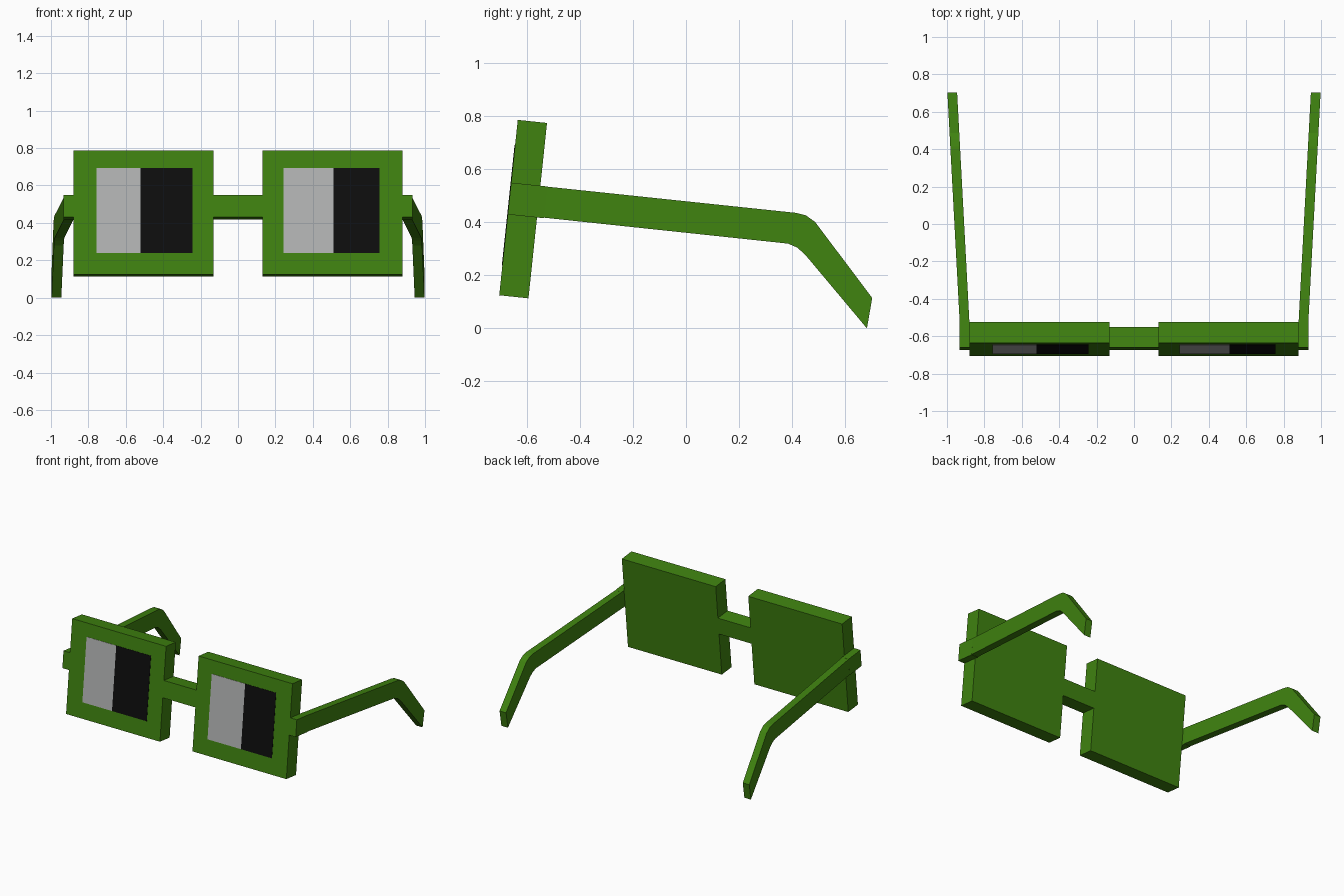
import bpy, bmesh

if "Cube" in bpy.data.objects:
    bpy.data.objects.remove(bpy.data.objects["Cube"])


def material(name, rgb):
    m = bpy.data.materials.new(name)
    m.diffuse_color = (*rgb, 1)
    m.use_nodes = True
    m.node_tree.nodes["Principled BSDF"].inputs["Base Color"].default_value = m.diffuse_color
    return m


green = material("leaf green", (0.05, 0.225, 0.005))
grey = material("light grey", (0.45, 0.455, 0.455))
black = material("near black", (0.004, 0.004, 0.004))


def slab(name, profile, x0, x1, mat, splay=0.0):
    """Extrude a (y, z) profile from x0 to x1; splay shifts x outward along y."""
    bm = bmesh.new()
    rings = [[bm.verts.new((x + splay * (y + 0.525), y, z)) for y, z in profile]
             for x in (x0, x1)]
    bm.faces.new(rings[0])
    bm.faces.new(rings[1])
    n = len(profile)
    for i in range(n):
        j = (i + 1) % n
        bm.faces.new((rings[0][i], rings[0][j], rings[1][j], rings[1][i]))
    bmesh.ops.recalc_face_normals(bm, faces=bm.faces)
    me = bpy.data.meshes.new(name)
    bm.to_mesh(me)
    bm.free()
    me.materials.append(mat)
    ob = bpy.data.objects.new(name, me)
    bpy.context.collection.objects.link(ob)
    return ob


# Tilted front plane: s runs up the face (0..1), d is depth behind the face
def on_front(s, d):
    return (-0.705 + 0.07 * s + 0.9944 * d, 0.125 + 0.662 * s - 0.105 * d)


def tilted(s0, s1, d0, d1):
    return [on_front(s0, d0), on_front(s1, d0), on_front(s1, d1), on_front(s0, d1)]


# Temple arm outline with bent ear hook
arm = [(-0.525, 0.535), (0.415, 0.436), (0.452, 0.427), (0.487, 0.402),
       (0.703, 0.115), (0.683, 0.0), (0.45, 0.278), (0.42, 0.305),
       (0.385, 0.32), (-0.537, 0.418)]

for side, sg in (("left", -1), ("right", 1)):
    slab(side + "_rim", tilted(0, 1, 0, 0.111), sg * 0.13, sg * 0.88, green)
    slab(side + "_hinge_block", tilted(0.461, 0.642, 0, 0.137),
         sg * 0.88, sg * 0.932, green)
    slab(side + "_temple_arm", arm, sg * 0.88, sg * 0.932, green, sg * 0.0535)

# Bridge between the rims
slab("bridge", tilted(0.461, 0.642, 0, 0.111), -0.13, 0.13, green)

# Two-tone lens plates, light half always on the viewer's left
for side, a, b, c in (("left", -0.757, -0.52, -0.243), ("right", 0.243, 0.51, 0.757)):
    lens = tilted(0.171, 0.857, -0.002, 0.002)
    slab(side + "_lens_light_half", lens, a, b, grey)
    slab(side + "_lens_dark_half", lens, b, c, black)
